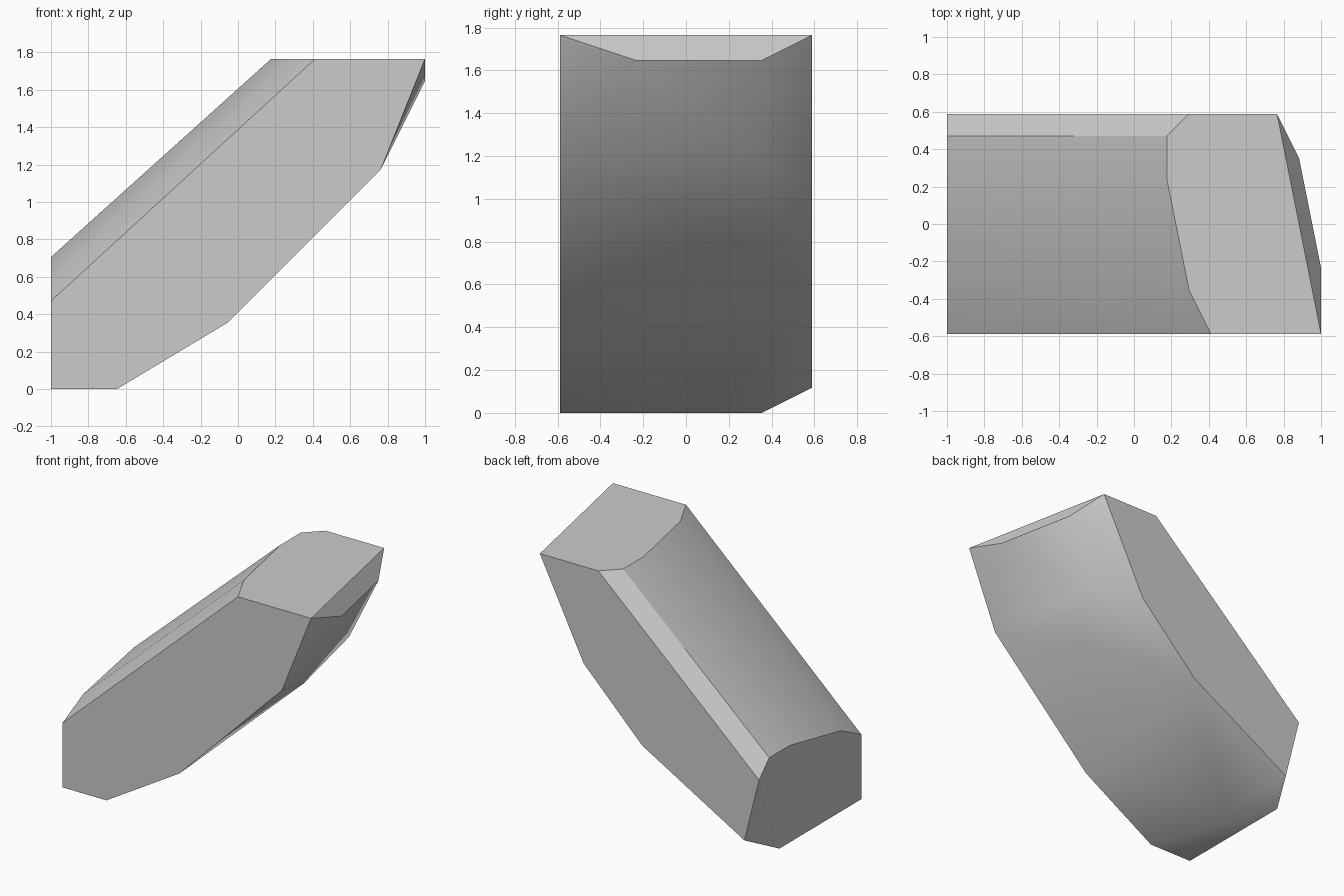
import bpy
import bmesh
from math import radians
from mathutils import Vector

default_cube = bpy.data.objects.get("Cube")
if default_cube:
    bpy.data.objects.remove(default_cube, do_unlink=True)

# The block is seventeen grid cells long, ten deep and fifteen tall
LENGTH, DEPTH, HEIGHT = 17, 10, 15
CELL = 2 / LENGTH


def place(x, y, z):
    """Turn grid steps into a centred position standing on the ground."""
    return Vector((x - LENGTH / 2, y - DEPTH / 2, z)) * CELL


def make_material(name, colour):
    material = bpy.data.materials.new(name)
    material.use_nodes = True
    material.diffuse_color = colour
    shader = material.node_tree.nodes["Principled BSDF"]
    shader.inputs["Base Color"].default_value = colour
    return material


# Flat front side (x, z)
front_profile = [(0, 0), (3, 0), (8, 3), (15, 10), (17, 15), (12, 15), (0, 4)]
# Flat back side (x, z)
back_profile = [(1, 1), (8, 5), (12, 9), (15, 15), (11, 15), (0, 5)]
# Rounded sloping back: y, x at the top cut, z at the end cut
slope_ridges = [(2, 11, 5), (7, 10, 6), (9, 10, 6)]
# Bevel under the top edge, then the bulging underside
bevel_corners = [(17, 3, 14), (16, 8, 14)]
underside_corners = [(14, 8, 10), (13, 5, 8), (9, 1, 4), (2, 6, 0), (0, 8, 0)]

corners = [place(x, 0, z) for x, z in front_profile]
corners += [place(x, DEPTH, z) for x, z in back_profile]
for y, top_x, end_z in slope_ridges:
    corners += [place(top_x, y, HEIGHT), place(0, y, end_z)]
corners += [place(*corner) for corner in bevel_corners + underside_corners]

# Wrap the corners in one faceted skin and merge the flat faces
bm = bmesh.new()
for corner in corners:
    bm.verts.new(corner)
hull = bmesh.ops.convex_hull(bm, input=bm.verts[:])
unused = {g for g in hull["geom_interior"] + hull["geom_unused"]
          if isinstance(g, bmesh.types.BMVert)}
bmesh.ops.delete(bm, geom=list(unused), context="VERTS")
bmesh.ops.dissolve_limit(bm, angle_limit=radians(1),
                         verts=bm.verts[:], edges=bm.edges[:])
bmesh.ops.recalc_face_normals(bm, faces=bm.faces[:])

mesh = bpy.data.meshes.new("slanted_block")
bm.to_mesh(mesh)
bm.free()
mesh.materials.append(make_material("stone grey", (0.6, 0.6, 0.6, 1)))

block = bpy.data.objects.new("slanted_block", mesh)
bpy.context.collection.objects.link(block)

# Soft shading over the rounded slope and underside, crisp cut edges
bpy.ops.object.select_all(action="DESELECT")
block.select_set(True)
bpy.context.view_layer.objects.active = block
bpy.ops.object.shade_smooth_by_angle(angle=radians(33))
